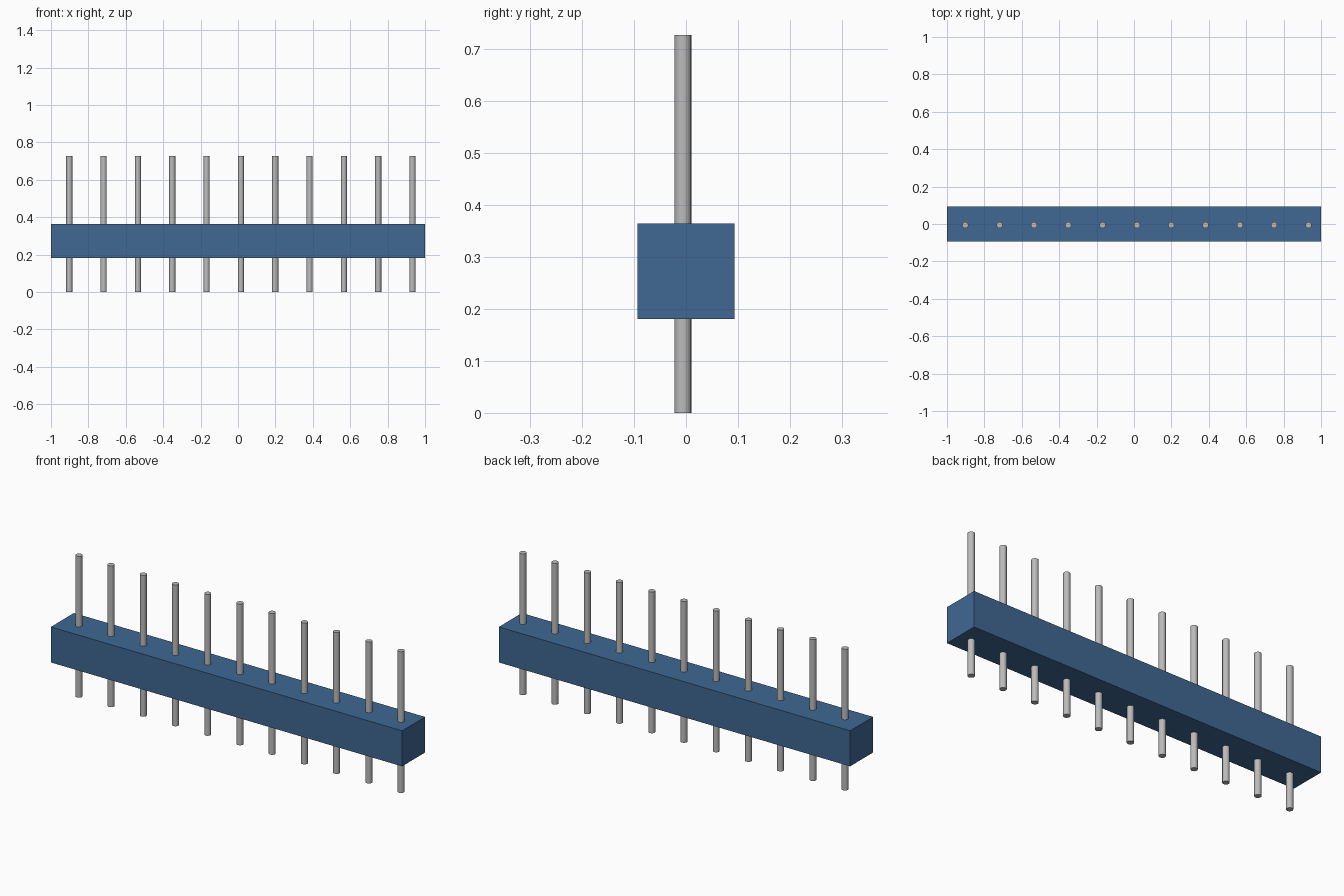
import bpy
import math

cube = bpy.data.objects.get("Cube")
if cube:
    bpy.data.objects.remove(cube, do_unlink=True)


def make_material(name, rgb):
    mat = bpy.data.materials.new(name)
    mat.use_nodes = True
    mat.diffuse_color = (*rgb, 1)
    mat.node_tree.nodes["Principled BSDF"].inputs["Base Color"].default_value = (*rgb, 1)
    return mat


blue = make_material("blue plastic", (0.05, 0.138, 0.293))
grey = make_material("grey metal", (0.5, 0.5, 0.5))

# Long rectangular housing
Z_LOW, Z_HIGH = 0.181, 0.364
bpy.ops.mesh.primitive_cube_add(size=1, location=(0, 0, (Z_LOW + Z_HIGH) / 2))
housing = bpy.context.object
housing.name = "housing"
housing.scale = (2.0, 0.187, Z_HIGH - Z_LOW)
bpy.ops.object.transform_apply(location=False, rotation=False, scale=True)
housing.data.materials.append(blue)

# Row of round pins passing through the housing
PIN_COUNT, PIN_PITCH, PIN_HEIGHT = 11, 0.1835, 0.727
for i in range(PIN_COUNT):
    bpy.ops.mesh.primitive_cylinder_add(
        vertices=16, radius=0.0165, depth=PIN_HEIGHT,
        location=(-0.902 + i * PIN_PITCH, -0.006, PIN_HEIGHT / 2))
    pin = bpy.context.object
    pin.name = f"pin_{i + 1}"
    pin.data.materials.append(grey)
    bpy.ops.object.shade_smooth_by_angle(angle=math.radians(40))
